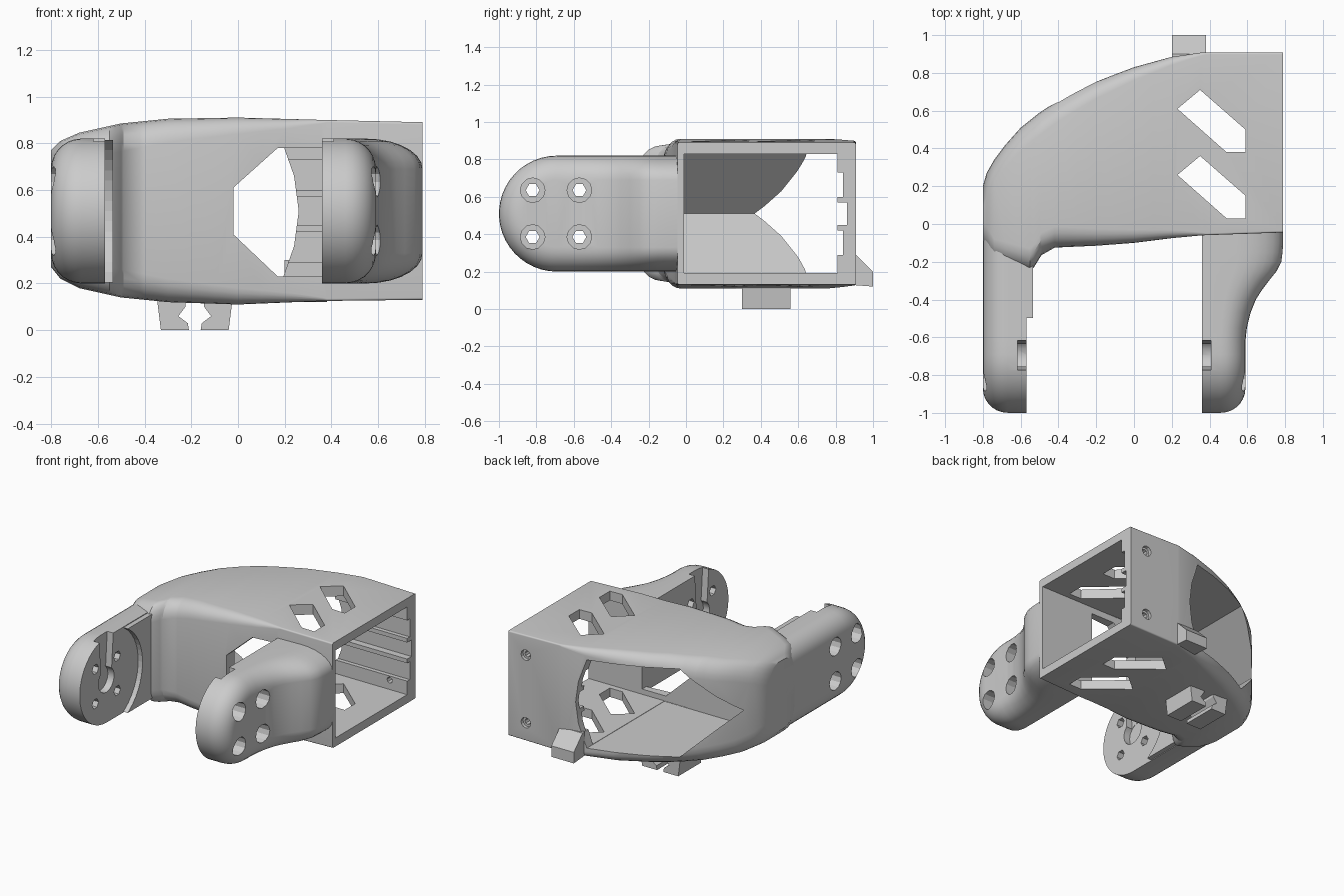
import bpy, bmesh
from math import sin, cos, pi, sqrt

if "Cube" in bpy.data.objects:
    bpy.data.objects.remove(bpy.data.objects["Cube"])

ZC = 0.51  # mid height of body and arms


def lerp(table, v):
    """Piecewise linear lookup in [(v, value), ...]."""
    if v <= table[0][0]:
        return table[0][1]
    for (a, p), (b, q) in zip(table, table[1:]):
        if v <= b:
            return p + (q - p) * (v - a) / (b - a)
    return table[-1][1]


def make(name, verts, faces):
    bm = bmesh.new()
    vs = [bm.verts.new(v) for v in verts]
    for f in faces:
        bm.faces.new([vs[i] for i in f])
    bmesh.ops.recalc_face_normals(bm, faces=bm.faces)
    me = bpy.data.meshes.new(name)
    bm.to_mesh(me)
    bm.free()
    ob = bpy.data.objects.new(name, me)
    bpy.context.collection.objects.link(ob)
    return ob


def prism(name, pts, axis, a, b):
    """Extrude a 2D outline along an axis from a to b."""
    put = {'x': lambda p, t: (t, p[0], p[1]),
           'y': lambda p, t: (p[0], t, p[1]),
           'z': lambda p, t: (p[0], p[1], t)}[axis]
    n = len(pts)
    faces = [(i, (i + 1) % n, n + (i + 1) % n, n + i) for i in range(n)]
    return make(name, [put(p, t) for t in (a, b) for p in pts],
                faces + [tuple(range(n)), tuple(range(n, 2 * n))])


def rect(a, b, c, d):
    return [(a, c), (b, c), (b, d), (a, d)]


def circle(cx, cy, r, n):
    return [(cx + r * cos(2 * pi * i / n), cy + r * sin(2 * pi * i / n)) for i in range(n)]


def cut(ob, cutters, keep=False):
    for c in cutters:
        c.hide_render = True
        m = ob.modifiers.new('cut', 'BOOLEAN')
        m.operation, m.solver, m.object = 'DIFFERENCE', 'EXACT', c
        bpy.context.view_layer.objects.active = ob
        bpy.ops.object.modifier_apply(modifier=m.name)
        if not keep:
            bpy.data.objects.remove(c)


def smooth(ob):
    bpy.ops.object.select_all(action='DESELECT')
    ob.select_set(True)
    bpy.context.view_layer.objects.active = ob
    bpy.ops.object.shade_smooth_by_angle(angle=0.5)


# Body: rounded-rectangle sections lofted along x
BACK = [(-.8, .2), (-.78, .27), (-.74, .34), (-.68, .42), (-.6, .51), (-.5, .59), (-.4, .655),
        (-.2, .755), (0, .83), (.2, .885), (.36, .908), (.79, .908)]
FRONT = [(-.8, -.1), (-.74, -.2), (-.55, -.25), (-.53, -.23), (-.49, -.165), (-.42, -.125),
         (-.2, -.115), (0, -.1), (.2, -.075), (.36, -.06), (.79, -.045)]
TOP = [(-.8, .77), (-.76, .81), (-.68, .845), (-.5, .885), (-.3, .905), (0, .91), (.36, .9), (.79, .89)]
LOW = [(-.8, .27), (-.76, .22), (-.68, .18), (-.5, .14), (-.3, .12), (0, .11), (.36, .125), (.79, .13)]
RAD = [(-.8, .12), (-.5, .12), (0, .07), (.3, .03), (.38, .01), (.79, .01)]
xs = sorted({x for t in (BACK, FRONT, TOP, LOW) for x, _ in t} | {-.1, .1, .38})
verts, SEG = [], 6
for x in xs:
    y0, y1, z0, z1, r = (lerp(t, x) for t in (FRONT, BACK, LOW, TOP, RAD))
    for q, (cy, cz) in enumerate([(y1 - r, z1 - r), (y0 + r, z1 - r), (y0 + r, z0 + r), (y1 - r, z0 + r)]):
        for k in range(SEG):
            a = pi / 2 * (q + k / (SEG - 1))
            verts.append((x, cy + r * cos(a), cz + r * sin(a)))
n = 4 * SEG
faces = [(s * n + i, s * n + (i + 1) % n, s * n + n + (i + 1) % n, s * n + n + i)
         for s in range(len(xs) - 1) for i in range(n)]
faces += [tuple(range(n)), tuple(range(len(verts) - n, len(verts)))]
body = make('hollow_body', verts, faces)

# Cavity wedge that also opens the back window
cavity = prism('cavity_cutter', [(-.72, ZC), (-.4, .83), (.18, .83), (.24, .66), (.26, ZC),
                                 (.24, .36), (.18, .19), (-.4, .19)], 'y', -.01, 1.2)
cut(body, [cavity], keep=True)

# Side bay, rail grooves, front opening, slanted slots and screw holes
slot = [(.23, .61), (.35, .71), (.59, .5), (.59, .38), (.49, .38)]
cutters = [prism('bay', rect(-.012, .81, .192, .828), 'x', 0, 1),
           prism('front_hole', [(-.02, .41), (-.02, .61), (.17, .78), (.36, .78), (.36, .23), (.17, .23)],
                 'y', -.4, .1)]
for z0, z1, d in [(.29, .42, .84), (.45, .57, .86), (.6, .73, .84)]:
    cutters.append(prism('groove', rect(.7, d, z0, z1), 'x', .1, 1))
for dy in (0, -.35):
    cutters.append(prism('slot', [(x, y + dy) for x, y in slot], 'z', -.1, 1.1))
for z in (.26, .75):
    cutters.append(prism('screw', circle(.65, z, .022, 8), 'y', .7, 1))
    cutters.append(prism('screw_head', circle(.65, z, .038, 12), 'y', .885, 1))
cut(body, cutters)
smooth(body)


# Arms: round-ended plates with a rounded outer rim
def arm(name, x0, sign, root, width):
    W, R, rim = .23, .31, .13
    layers = [(0, 0)] + [(W - rim + rim * sin(a), rim * (1 - cos(a)))
                         for a in (pi / 2 * k / 7 for k in range(8))]
    ys = [root] + [y for y in (-.1, -.15, -.2, -.25, -.3, -.35, -.4, -.47, -.55, -.62)]
    verts = []
    for t, inset in layers:
        r = R - inset
        ring = [(y, ZC + r) for y in ys]
        ring += [(-.69 - r * sin(a), ZC + r * cos(a)) for a in (pi * k / 23 for k in range(24))]
        ring += [(y, ZC - r) for y in reversed(ys)]
        verts += [(x0 + sign * t * lerp(width, y) / W, y, z) for y, z in ring]
    m = len(ring)
    faces = [(s * m + i, s * m + (i + 1) % m, s * m + m + (i + 1) % m, s * m + m + i)
             for s in range(len(layers) - 1) for i in range(m)]
    for base in (0, (len(layers) - 1) * m):
        faces += [(base + i, base + i + 1, base + m - 2 - i, base + m - 1 - i) for i in range(m // 2 - 1)]
    ob = make(name, verts, faces)
    # Bolt holes with counterbores, and the recess on the inner face
    cs = []
    for y in (-.82, -.57):
        for z in (.385, .635):
            cs.append(prism('bolt', circle(y, z, .037, 6), 'x', x0 - .5, x0 + .5))
            cs.append(prism('bore', circle(y, z, .066, 12), 'x', x0 + sign * .09, x0 + sign * .6))
    a, b = x0 - sign * .1, x0 + sign * .05
    cs.append(prism('hub', circle(-.695, ZC, .09, 16), 'x', a, b))
    cs.append(prism('key', [(-.75, .5), (-.64, .5), (-.61, .9), (-.78, .9)], 'x', a, b - sign * .002))
    cut(ob, cs)
    return ob


left = arm('left_arm', -.57, -1, .15, [(0, .23)])
cut(left, [cavity])
smooth(left)
right = arm('right_arm', .36, 1, -.03, [(-.6, .23), (-.5, .245), (-.4, .285), (-.33, .33),
                                        (-.25, .395), (-.2, .42), (-.12, .43)])
smooth(right)

# Raised pad on the left arm with an edge concentric to the hub
arc = [(-.69 + sqrt(.36 ** 2 - z * z), ZC + z) for z in (-.305 + .61 * k / 14 for k in range(15))]
prism('left_arm_pad', arc + [(-.02, .815), (-.02, .205)], 'x', -.6, -.535)

# Pair of cable hooks underneath
hook = [(-.35, .16), (-.33, 0), (-.21, 0), (-.215, .03), (-.255, .06), (-.225, .1), (-.22, .16)]
prism('hook_left', hook, 'y', .3, .56)
prism('hook_right', [(-.37 - x, z) for x, z in hook], 'y', .3, .56)

# Wedge tab on the back
prism('back_tab', [(.87, .13), (1, .12), (1, .2), (.9, .3), (.87, .3)], 'x', .2, .38)
